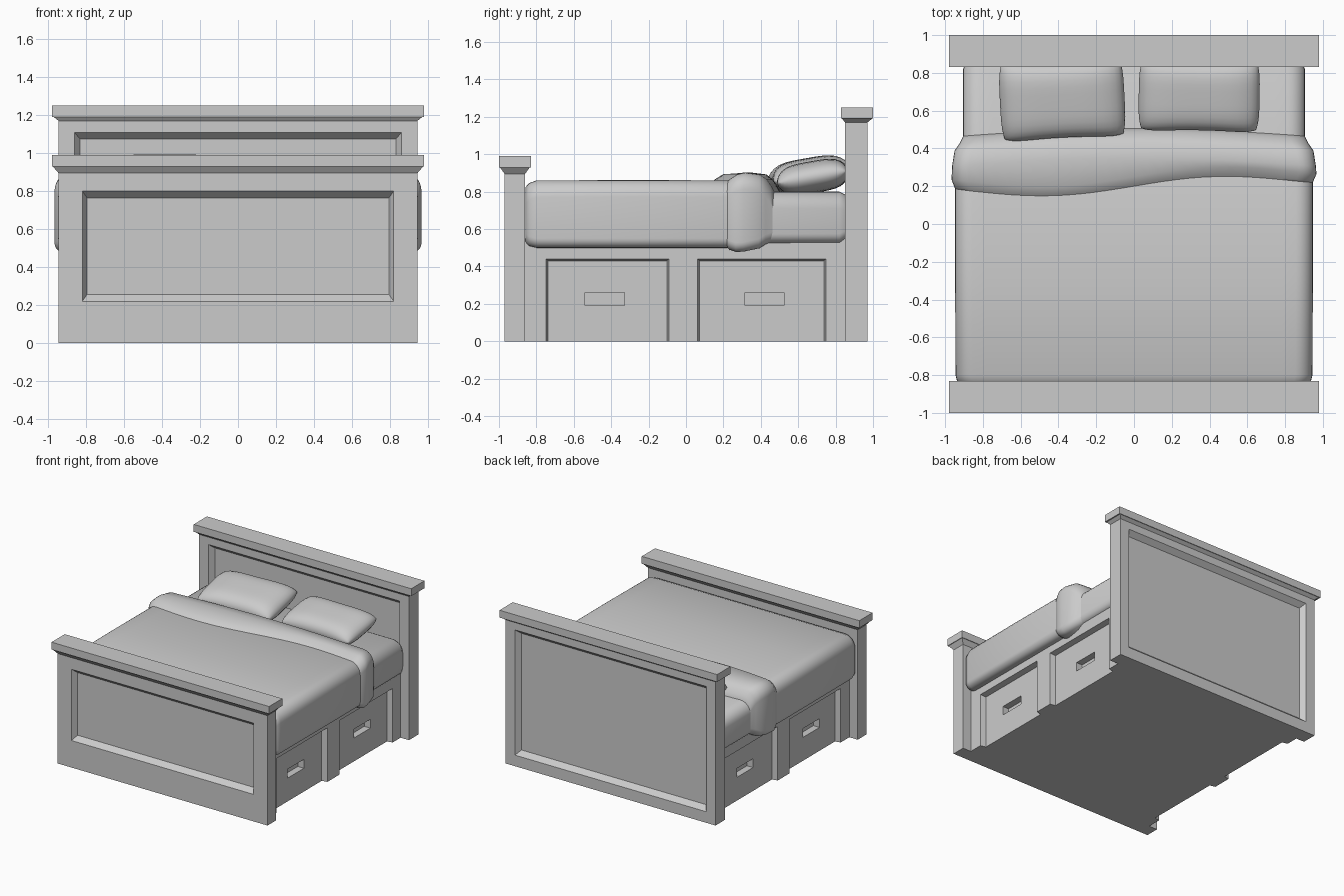
import bpy, bmesh, math
from mathutils import Matrix, Vector

if "Cube" in bpy.data.objects:
    bpy.data.objects.remove(bpy.data.objects["Cube"])


def make_object(name, bm, smooth=None):
    bmesh.ops.recalc_face_normals(bm, faces=bm.faces)
    mesh = bpy.data.meshes.new(name)
    bm.to_mesh(mesh)
    bm.free()
    ob = bpy.data.objects.new(name, mesh)
    bpy.context.collection.objects.link(ob)
    if smooth:
        bpy.ops.object.select_all(action='DESELECT')
        ob.select_set(True)
        bpy.context.view_layer.objects.active = ob
        bpy.ops.object.shade_smooth_by_angle(angle=math.radians(smooth))
    return ob


def loft(name, rings, smooth=None):
    """Closed solid skinned through rings of equal point count."""
    bm = bmesh.new()
    rows = [[bm.verts.new(p) for p in r] for r in rings]
    n = len(rows[0])
    for a, b in zip(rows, rows[1:]):
        for i in range(n):
            j = (i + 1) % n
            bm.faces.new((a[i], a[j], b[j], b[i]))
    bm.faces.new(rows[0])
    bm.faces.new(rows[-1])
    return make_object(name, bm, smooth)


def rect_y(y, hx, z0, z1):
    return [(-hx, y, z0), (hx, y, z0), (hx, y, z1), (-hx, y, z1)]


def rect_z(z, hx, y0, y1):
    return [(-hx, y0, z), (hx, y0, z), (hx, y1, z), (-hx, y1, z)]


def rect_x(x, y0, y1, z0, z1):
    return [(x, y0, z0), (x, y1, z0), (x, y1, z1), (x, y0, z1)]


def cut(target, cutter):
    cutter.hide_render = True
    mod = target.modifiers.new("cut", 'BOOLEAN')
    mod.operation, mod.solver, mod.object = 'DIFFERENCE', 'EXACT', cutter
    bpy.context.view_layer.objects.active = target
    bpy.ops.object.modifier_apply(modifier=mod.name)
    bpy.data.objects.remove(cutter)


# Footboard with a recessed front panel, and its cap rail
W = 0.945
loft("footboard", [rect_y(-0.93, 0.795, 0.255, 0.765), rect_y(-0.97, 0.82, 0.22, 0.80),
                   rect_y(-0.97, W, 0, 0.90), rect_y(-0.86, W, 0, 0.90)])
loft("footboard_cap", [rect_z(0.895, W, -0.97, -0.86), rect_z(0.93, 0.975, -0.995, -0.835),
                       rect_z(0.93, 0.98, -1.0, -0.83), rect_z(0.99, 0.98, -1.0, -0.83)])

# Headboard with recessed panels on both sides, and its cap rail
inner, outer = (0.832, 0.125, 1.075), (0.862, 0.09, 1.11)
loft("headboard", [rect_y(0.89, *inner), rect_y(0.85, *outer), rect_y(0.85, W, 0, 1.18),
                   rect_y(0.97, W, 0, 1.18), rect_y(0.97, *outer), rect_y(0.93, *inner)])
loft("headboard_cap", [rect_z(1.17, W, 0.85, 0.97), rect_z(1.19, 0.97, 0.835, 0.995),
                       rect_z(1.19, 0.98, 0.83, 1.0), rect_z(1.25, 0.98, 0.83, 1.0)])

# Bed base: drawer recesses and grip slots cut into both sides
base = loft("drawer_base", [rect_z(0, 0.87, -0.88, 0.87), rect_z(0.55, 0.87, -0.88, 0.87)])
for s in (-1, 1):
    for y0, y1, g in ((-0.75, -0.09, -0.435), (0.06, 0.75, 0.42)):
        cut(base, loft("recess_cutter", [rect_x(s * 0.825, y0 + 0.012, y1 - 0.012, -0.1, 0.43),
                                         rect_x(s * 0.88, y0, y1, -0.1, 0.442)]))
        cut(base, loft("slot_cutter", [rect_x(s * 0.77, g - 0.105, g + 0.105, 0.19, 0.262),
                                       rect_x(s * 0.84, g - 0.105, g + 0.105, 0.19, 0.262)]))


def section(y, hx, z0, z1, wave=None, rt=0.09, rb=0.05, seg=6, across=24):
    """Rounded-rectangle cross-section; wave shifts points along y by x."""
    pts = []
    for cx, cz, r, a0 in ((hx - rb, z0 + rb, rb, -90), (hx - rt, z1 - rt, rt, 0),
                          (rt - hx, z1 - rt, rt, 90), (rb - hx, z0 + rb, rb, 180)):
        for i in range(seg + 1):
            a = math.radians(a0 + 90 * i / seg)
            pts.append((cx + r * math.cos(a), cz + r * math.sin(a)))
        if a0 == 0:
            w = hx - rt
            pts += [(w - 2 * w * i / across, z1) for i in range(1, across)]
    return [(x, y + (wave(x) if wave else 0), z) for x, z in pts]


# Mattress
loft("mattress", [section(*p) for p in (
    (-0.85, 0.89, 0.53, 0.78), (-0.8, 0.905, 0.52, 0.80), (0.82, 0.905, 0.525, 0.80),
    (0.85, 0.89, 0.54, 0.785))], 50)

# Blanket draped over the mattress
loft("blanket", [section(*p) for p in (
    (-0.857, 0.915, 0.53, 0.825), (-0.84, 0.935, 0.51, 0.845), (-0.80, 0.945, 0.50, 0.86),
    (-0.3, 0.947, 0.50, 0.862), (0.3, 0.947, 0.50, 0.86), (0.36, 0.93, 0.52, 0.84))], 50)


# Turned-back fold, with a wavy front edge
def front_wave(x):
    return 0.065 * math.sin(2.6 * (x - 0.0)) * math.cos(x * 1.2)


def back_wave(x):
    return 0.04 * math.cos(1.7 * x)


loft("blanket_fold", [section(y, hx, z0, z1, wv) for y, hx, z0, z1, wv in (
    (0.19, 0.94, 0.51, 0.852, front_wave), (0.21, 0.95, 0.49, 0.868, front_wave),
    (0.25, 0.966, 0.477, 0.893, front_wave), (0.31, 0.963, 0.48, 0.902, back_wave),
    (0.39, 0.95, 0.497, 0.892, back_wave), (0.425, 0.925, 0.52, 0.865, back_wave),
    (0.45, 0.912, 0.53, 0.83, back_wave), (0.47, 0.90, 0.54, 0.79, back_wave))], 50)


# Plump pillows leaning back on the headboard
def pillow(name, centre, hx, hy, thick, tilt, turn):
    bm = bmesh.new()
    for side in (-1, 1):
        made = bmesh.ops.create_grid(bm, x_segments=18, y_segments=16, size=1)
        for v in made["verts"]:
            u, w = v.co.x, v.co.y
            u, w = math.sin(u * math.pi / 2), math.sin(w * math.pi / 2)
            puff = (max(0, 1 - u ** 4) * max(0, 1 - w ** 4)) ** 0.5
            v.co = Vector((hx * u * (1 - 0.05 * w * w * w * w),
                           hy * w * (1 - 0.07 * (1 - u * u)) - 0.02 * u ** 8 * w,
                           side * thick / 2 * puff))
    bmesh.ops.remove_doubles(bm, verts=bm.verts, dist=0.0005)
    m = Matrix.Rotation(math.radians(turn), 4, 'Z') @ Matrix.Rotation(math.radians(tilt), 4, 'X')
    bmesh.ops.transform(bm, matrix=Matrix.Translation(centre) @ m, verts=bm.verts)
    return make_object(name, bm, 60)


pillow("pillow_left", (-0.38, 0.66, 0.89), 0.33, 0.22, 0.18, 10, 3)
pillow("pillow_right", (0.345, 0.68, 0.878), 0.32, 0.2, 0.17, 10, -1)
